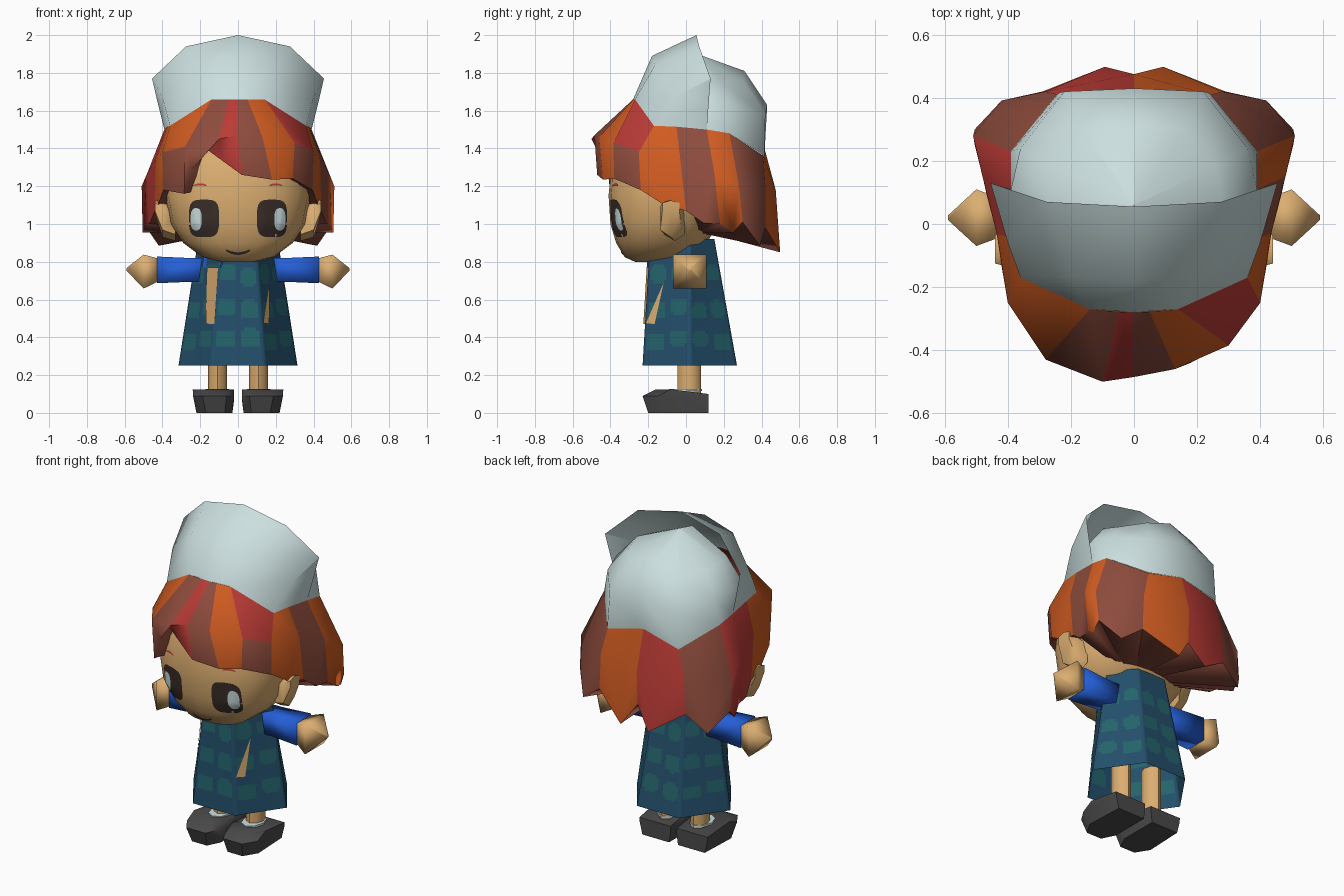
import bpy, bmesh, math
from mathutils import Vector
from mathutils.bvhtree import BVHTree

if "Cube" in bpy.data.objects:
    bpy.data.objects.remove(bpy.data.objects["Cube"])


def material(name, rgb):
    m = bpy.data.materials.new(name)
    lin = [c / 12.92 if c <= 0.04045 else ((c + 0.055) / 1.055) ** 2.4 for c in rgb]
    m.diffuse_color = (*lin, 1)
    m.use_nodes = True
    m.node_tree.nodes["Principled BSDF"].inputs["Base Color"].default_value = m.diffuse_color
    return m


SKIN = material("skin tan", (0.86, 0.68, 0.44))
PALE = material("pale grey", (0.80, 0.875, 0.875))
RED = material("hair red", (0.73, 0.23, 0.21))
ORANGE = material("hair orange", (0.82, 0.36, 0.13))
BROWN = material("hair brown", (0.56, 0.30, 0.24))
NAVY = material("dress blue", (0.14, 0.31, 0.42))
TEAL = material("dress teal", (0.14, 0.39, 0.42))
BLUE = material("sleeve blue", (0.14, 0.37, 0.84))
GREY = material("shoe grey", (0.29, 0.29, 0.29))
DARK = material("eye brown", (0.23, 0.18, 0.16))


def make(name, verts, faces, mats, index=None, angle=45, recalc=True):
    """Mesh object; index holds one material slot per face."""
    me = bpy.data.meshes.new(name)
    me.from_pydata([tuple(v) for v in verts], [], faces)
    for m in mats:
        me.materials.append(m)
    if index:
        me.polygons.foreach_set("material_index", index)
    if recalc:
        bm = bmesh.new()
        bm.from_mesh(me)
        bmesh.ops.recalc_face_normals(bm, faces=bm.faces)
        bm.to_mesh(me)
        bm.free()
    ob = bpy.data.objects.new(name, me)
    bpy.context.collection.objects.link(ob)
    bpy.ops.object.select_all(action='DESELECT')
    ob.select_set(True)
    bpy.context.view_layer.objects.active = ob
    bpy.ops.object.shade_smooth_by_angle(angle=math.radians(angle))
    return ob


def loft(name, rings, mats, rule=None, caps=(True, True), angle=45):
    """Skin a list of equal closed rings; rule(centre, column) gives the slot."""
    n = len(rings[0])
    verts = [Vector(p) for r in rings for p in r]
    faces, index = [], []
    for i in range(len(rings) - 1):
        for j in range(n):
            k = (j + 1) % n
            f = (i * n + j, i * n + k, (i + 1) * n + k, (i + 1) * n + j)
            faces.append(f)
            index.append(rule(sum((verts[v] for v in f), Vector()) / 4, j) if rule else 0)
    if caps[0]:
        faces.append(tuple(range(n))[::-1])
        index.append(0)
    if caps[1]:
        faces.append(tuple(range(len(verts) - n, len(verts))))
        index.append(0)
    return make(name, verts, faces, mats, index, angle)


def power(v, e):
    return math.copysign(abs(v) ** e, v)


def ring_z(z, hx, yf, yb, n, e=0.85, cx=0):
    """Horizontal rounded ring from front yf to back yb."""
    out = []
    for j in range(n):
        a = 2 * math.pi * j / n
        out.append((cx + hx * power(math.sin(a), e),
                    (yf + yb) / 2 - (yb - yf) / 2 * power(math.cos(a), e), z))
    return out


def ring_x(x, cy, cz, ry, rz, n=4, e=1):
    return [(x, cy + ry * power(math.cos(2 * math.pi * (j + .5) / n), e),
             cz + rz * power(math.sin(2 * math.pi * (j + .5) / n), e)) for j in range(n)]


def sheet(name, half, mat):
    """Mirrored grid from the columns of one half, centre column first."""
    cols = [[(-x, y, z) for x, y, z in c] for c in half[:0:-1]] + half
    n = len(half[0])
    faces = [(i * n + j, (i + 1) * n + j, (i + 1) * n + j + 1, i * n + j + 1)
             for i in range(len(cols) - 1) for j in range(n - 1)]
    return make(name, [p for c in cols for p in c], faces, [mat], angle=60)


# head
head = loft("head", [ring_z(*r, 20) for r in (
    (0.80, 0.09, -0.27, -0.13), (0.825, 0.19, -0.325, 0.0), (0.90, 0.29, -0.37, 0.11),
    (1.00, 0.355, -0.40, 0.17), (1.15, 0.385, -0.41, 0.22), (1.30, 0.375, -0.395, 0.25),
    (1.42, 0.33, -0.35, 0.25), (1.55, 0.24, -0.25, 0.20))], [SKIN], angle=60)
tree = BVHTree.FromPolygons([v.co[:] for v in head.data.vertices],
                            [p.vertices[:] for p in head.data.polygons])


# face details laid onto the head
def on_face(x, z, off):
    hit = tree.ray_cast(Vector((x, -2, z)), Vector((0, 1, 0)))[0]
    return (x, (hit.y if hit else -0.3) - off, z)


def decal(name, cx, cz, hx, hz, mat, off=0.004, bend=0, e=0.55):
    n, m = 20, 4
    verts = [on_face(cx, cz, off)]
    for r in range(1, m + 1):
        for j in range(n):
            a = 2 * math.pi * j / n
            dx = hx * r / m * power(math.cos(a), e)
            verts.append(on_face(cx + dx, cz + hz * r / m * power(math.sin(a), e) + bend * dx * dx, off))
    faces = [(0, 1 + j, 1 + (j + 1) % n) for j in range(n)]
    for r in range(m - 1):
        for j in range(n):
            a, b = 1 + r * n + j, 1 + r * n + (j + 1) % n
            faces.append((a, a + n, b + n, b))
    make(name, verts, faces, [mat], recalc=False)


for s, side in ((-1, "left"), (1, "right")):
    decal("eye_" + side, s * 0.18, 1.03, 0.08, 0.10, DARK)
    decal("eye_shine_" + side, s * 0.222, 1.025, 0.03, 0.06, PALE, 0.008, e=0.8)
    decal("brow_" + side, s * 0.20, 1.21, 0.035, 0.005, RED, bend=-6)
    # ears
    loft("ear_" + side, [ring_x(s * x, y, z, ry, rz, 6, 0.7) for x, y, z, ry, rz in (
        (0.33, -0.06, 1.00, 0.06, 0.09), (0.40, -0.08, 1.03, 0.062, 0.10),
        (0.44, -0.08, 1.09, 0.05, 0.035))], [SKIN], angle=60)
    # arms
    loft("sleeve_" + side, [ring_x(s * x, 0.02, 0.757, r, r) for x, r in (
        (0.12, 0.085), (0.27, 0.09), (0.43, 0.10))], [BLUE], angle=95)
    loft("hand_" + side, [ring_x(s * x, 0.02, z, r, r) for x, z, r in (
        (0.42, 0.757, 0.085), (0.50, 0.748, 0.127), (0.59, 0.76, 0.01))], [SKIN], angle=95)
    # legs and shoes
    loft("leg_" + side, [ring_z(z, 0.05, -0.045, 0.08, 8, 1, s * 0.108) for z in (0.09, 0.40)], [SKIN])
    loft("shoe_" + side, [[(s * (x0 + 0.04), yf, z), (s * (x1 - 0.05), yf, z), (s * x1, yf + 0.08, z),
                           (s * (x1 - 0.01), 0.12, z * 0.8), (s * x0, 0.12, z * 0.8), (s * x0, yf + 0.08, z)]
                          for z, yf, x0, x1 in ((0, -0.20, 0.03, 0.22), (0.09, -0.23, 0.02, 0.238),
                                                (0.125, -0.16, 0.022, 0.24))], [GREY], angle=50)
    loft("sock_" + side, [ring_z(z, 0.062, -0.09, 0.085, 8, 1, s * 0.11) for z in (0.115, 0.127)], [PALE])
decal("mouth", 0, 0.842, 0.065, 0.007, DARK, bend=5)


# dress: six-sided, flaring, with rows of painted blotches
def dress_size(z):
    t = (0.92 - z) / 0.67
    return 0.21 + 0.105 * t, -0.19 - 0.04 * t, 0.15 + 0.12 * t


def dress_ring(z, per=16):
    hx, yf, yb = dress_size(z)
    a = 0.45 * hx
    c = [Vector(p) for p in ((-a, yf, z), (a, yf, z), (hx, 0.02, z), (a, yb, z), (-a, yb, z), (-hx, 0.02, z))]
    return [c[k].lerp(c[(k + 1) % 6], i / per) for k in range(6) for i in range(per)]


def blotch(c, j):
    for i, zc in enumerate((0.39, 0.55, 0.73)):
        u = (j + 0.5) / 8
        k = int(u)
        du = (u % 1 - 0.5) / 0.42
        dz = (c.z - zc - 0.012 * math.sin(2.3 * k + i)) / (0.044 - 0.005 * math.sin(5 * k))
        if abs(du) ** 3 + abs(dz) ** 3 < 1:
            return 1
    return 0


loft("dress", [dress_ring(0.25 + 0.67 * i / 40) for i in range(41)],
     [NAVY, TEAL], blotch, (False, True), angle=70)


def dress_plate(name, outline, mat):
    pts = []
    for x, z in outline:
        hx, yf, yb = dress_size(z)
        t = max(0, (abs(x) - 0.45 * hx) / (0.55 * hx))
        pts.append((x, yf + (0.02 - yf) * t - 0.009, z))
    make(name, pts, [tuple(range(len(pts)))], [mat], recalc=False)


dress_plate("strap_left", [(-0.17, 0.47), (-0.125, 0.47), (-0.105, 0.77), (-0.165, 0.77)], SKIN)
dress_plate("strap_right", [(0.135, 0.475), (0.165, 0.47), (0.168, 0.69)], SKIN)
dress_plate("collar", [(-0.19, 0.77), (-0.09, 0.77), (-0.07, 0.82), (-0.18, 0.85)], BLUE)

# hair: seam, belly and lower edge of each column on one half, front to back
HALF = [((0, -.28, 1.66), (0, -.485, 1.47), (.02, -.47, 1.26)),
        ((.05, -.278, 1.66), (.13, -.46, 1.46), (.18, -.44, 1.235)),
        ((.14, -.27, 1.66), (.30, -.385, 1.43), (.29, -.38, 1.24)),
        ((.36, -.17, 1.52), (.40, -.25, 1.38), (.395, -.24, 1.18)),
        ((.375, -.05, 1.515), (.435, -.03, 1.34), (.44, 0, 1.07)),
        ((.39, .11, 1.50), (.48, .15, 1.27), (.48, .18, 1.0)),
        ((.39, .23, 1.48), (.51, .28, 1.20), (.505, .30, 1.01)),
        ((.24, .41, 1.36), (.28, .42, 1.20), (.29, .42, 0.98)),
        ((0, .41, 1.42), (0, .475, 1.18), (0, .465, 0.98))]
DROP = (0.0, 0.0, 0.0, 0.02, 0.03, 0.05, 0.11, 0.13)
left = [[(-x, y, z) for x, y, z in c] for c in HALF[1:8]]
left[0][1:] = [(-.10, -.50, 1.45), (-.20, -.42, 1.42)]      # parted fringe
left[1][1:] = [(-.28, -.43, 1.41), (-.285, -.40, 1.16)]
cols = HALF + left[::-1]
shades = [BROWN, RED, ORANGE]
order = [0, 2, 1, 2, 0, 2, 0, 2, 1, 0, 1, 1, 2, 2, 0, 1]    # strip colours around the head
lower = {2: 0, 13: 0}                                       # strips that change below the belly
verts, faces, index = [], [], []
n = len(cols)
for i, (seam, belly, edge) in enumerate(cols):
    nxt = cols[(i + 1) % n][2]
    drop = DROP[i if i < 8 else 15 - i]
    w = {7: 0.7, 8: 0.3}.get(i, 0.5)
    tip = Vector(edge).lerp(Vector(nxt), w)
    tip = (tip.x * (1 + drop / 2), tip.y * (1 + drop * 0.8), tip.z - drop)
    f, z = (0.3, 0.95) if edge[1] > 0.1 else (0.6, edge[2] + 0.03)
    verts += [seam, belly, edge, tip, (edge[0] * f, edge[1] * f, z)]
for i in range(n):
    a, b = 5 * i, 5 * ((i + 1) % n)
    faces += [(a, a + 1, b + 1, b), (a + 1, a + 2, a + 3), (a + 1, a + 3, b + 1),
              (b + 1, a + 3, b + 2), (a + 2, a + 4, a + 3), (a + 3, a + 4, b + 4), (a + 3, b + 4, b + 2)]
    index += [order[i]] + [lower.get(i, order[i])] * 3 + [0] * 3
make("hair", verts, faces, shades, index, 62)

# hat: tall front flap and rounded crown behind it
sheet("hat_front", [
    [(0, -.28, 1.66), (0, -.18, 1.89), (0, .055, 2.0)],
    [(.14, -.27, 1.66), (.20, -.165, 1.84), (.275, .07, 1.94)],
    [(.36, -.17, 1.52), (.40, -.06, 1.67), (.455, .13, 1.77)],
    [(.39, .11, 1.50), (.425, .12, 1.64), (.455, .13, 1.77)]], PALE)
sheet("hat_crown", [
    [(0, .41, 1.42), (0, .43, 1.63), (0, .31, 1.81), (0, .06, 1.90)],
    [(.24, .415, 1.36), (.22, .42, 1.58), (.16, .30, 1.76), (0, .06, 1.90)],
    [(.39, .23, 1.48), (.36, .24, 1.62), (.26, .18, 1.75), (0, .06, 1.90)],
    [(.39, .11, 1.50), (.39, .11, 1.65), (.28, .07, 1.78), (0, .06, 1.90)],
    [(.34, -.10, 1.52), (.35, -.03, 1.65), (.25, -.03, 1.77), (0, -.06, 1.87)]], PALE)
